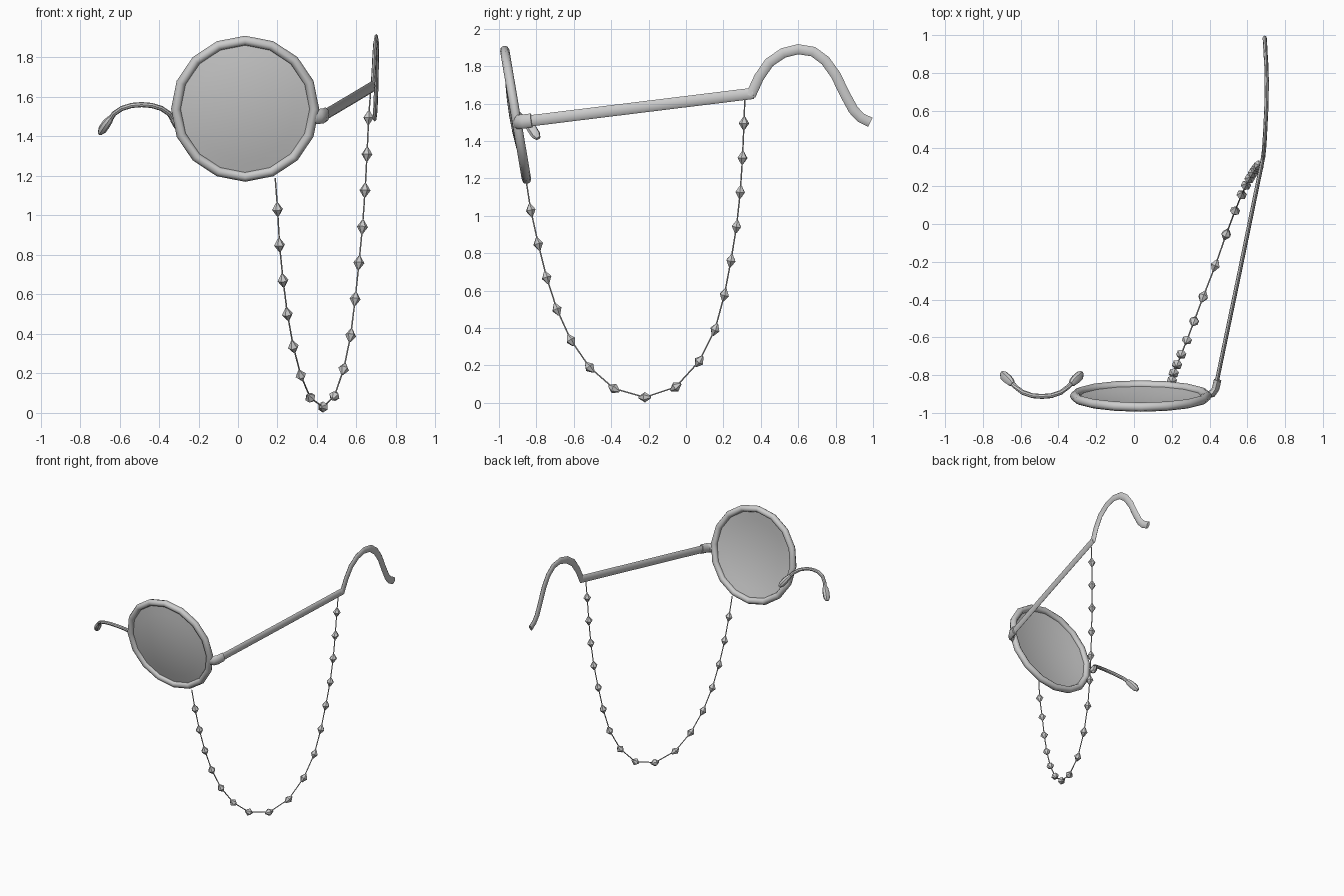
import bpy, bmesh, math
from mathutils import Vector, Matrix

if "Cube" in bpy.data.objects:
    bpy.data.objects.remove(bpy.data.objects["Cube"])


def finish(name, bm, smooth=True):
    bmesh.ops.recalc_face_normals(bm, faces=bm.faces)
    me = bpy.data.meshes.new(name)
    bm.to_mesh(me)
    bm.free()
    ob = bpy.data.objects.new(name, me)
    bpy.context.collection.objects.link(ob)
    if smooth:
        bpy.ops.object.select_all(action='DESELECT')
        ob.select_set(True)
        bpy.context.view_layer.objects.active = ob
        bpy.ops.object.shade_smooth_by_angle(angle=math.radians(40))
    return ob


def sweep(name, pts, radii, ref, sides=8):
    """Capped tube; radii are (along ref, across) for each point, or one pair for all."""
    pts = [Vector(p) for p in pts]
    if not isinstance(radii, list):
        radii = [radii] * len(pts)
    bm = bmesh.new()
    rings = []
    for i, p in enumerate(pts):
        t = (pts[min(i + 1, len(pts) - 1)] - pts[max(i - 1, 0)]).normalized()
        s = Vector(ref)
        s = (s - t * s.dot(t)).normalized()
        n = t.cross(s)
        a, b = radii[i]
        rings.append([bm.verts.new(p + s * a * math.cos(k * math.tau / sides)
                                   + n * b * math.sin(k * math.tau / sides)) for k in range(sides)])
    for r0, r1 in zip(rings, rings[1:]):
        for k in range(sides):
            j = (k + 1) % sides
            bm.faces.new((r0[k], r0[j], r1[j], r1[k]))
    bm.faces.new(rings[0])
    bm.faces.new(rings[-1])
    return finish(name, bm)


# Lens rim: 16-sided ring leaning forward at the top
place = Matrix.Translation((0.036, -0.911, 1.54)) @ Matrix.Rotation(math.radians(99.6), 4, 'X')
bpy.ops.mesh.primitive_torus_add(major_segments=16, minor_segments=8,
                                 major_radius=0.35, minor_radius=0.025)
rim = bpy.context.object
rim.name = "lens_rim"
rim.matrix_world = place
bpy.ops.object.shade_smooth_by_angle(angle=math.radians(50))

# Lens: shallow dome bulging to the front
bm = bmesh.new()
rings = []
for f in (1.0, 0.75, 0.5, 0.25):
    rings.append([bm.verts.new((0.345 * f * math.cos(k * math.tau / 16),
                                0.345 * f * math.sin(k * math.tau / 16),
                                0.035 * (1 - f * f))) for k in range(16)])
centre = bm.verts.new((0, 0, 0.035))
for k in range(16):
    j = (k + 1) % 16
    for r0, r1 in zip(rings, rings[1:]):
        bm.faces.new((r0[k], r0[j], r1[j], r1[k]))
    bm.faces.new((rings[-1][k], rings[-1][j], centre))
finish("lens", bm).matrix_world = place

# Nose bridge, symmetric about its own centre
half = [(0.165, -0.835, 1.475), (0.14, -0.862, 1.515), (0.10, -0.892, 1.542), (0.05, -0.909, 1.557)]
bx = -0.488
path = ([(bx - x, y, z) for x, y, z in half] + [(bx, -0.913, 1.561)]
        + [(bx + x, y, z) for x, y, z in reversed(half)])
sweep("nose_bridge", path, (0.013, 0.013), (0, 1, 0))

# Nose pads at both bridge ends
for side, label in ((-1, "left"), (1, "right")):
    pad = [(0.152, -0.848, 1.50), (0.163, -0.838, 1.484), (0.180, -0.822, 1.462),
           (0.200, -0.803, 1.432), (0.212, -0.791, 1.414)]
    sweep("nose_pad_" + label, [(bx + side * x, y, z) for x, y, z in pad],
          [(0.012, 0.012), (0.023, 0.019), (0.027, 0.023), (0.026, 0.022), (0.014, 0.011)], (0, 1, 0))

# Hinge joining rim and arm
sweep("hinge", [(0.385, -0.905, 1.502), (0.415, -0.898, 1.502), (0.432, -0.872, 1.504),
                (0.443, -0.825, 1.51)], (0.038, 0.02), (0, 0, 1))

# Temple arm and curved ear tip, flat oval section
sweep("temple_arm", [(0.435, -0.85, 1.506), (0.56, -0.25, 1.58), (0.685, 0.36, 1.655)],
      (0.011, 0.03), (1, 0, 0))
tip = [(0.682, 0.345, 1.642), (0.688, 0.39, 1.74), (0.692, 0.445, 1.82), (0.696, 0.52, 1.871),
       (0.70, 0.60, 1.891), (0.702, 0.68, 1.878), (0.703, 0.745, 1.83), (0.702, 0.80, 1.753),
       (0.70, 0.85, 1.65), (0.697, 0.895, 1.567), (0.695, 0.935, 1.525), (0.692, 0.985, 1.50)]
sweep("ear_tip", tip, (0.011, 0.027), (1, 0, 0))

# Hanging chain with faceted beads
beads = [(0.20, -0.83, 1.03), (0.21, -0.79, 0.85), (0.228, -0.745, 0.67), (0.25, -0.69, 0.50),
         (0.28, -0.615, 0.335), (0.318, -0.515, 0.19), (0.366, -0.385, 0.077), (0.43, -0.22, 0.03),
         (0.488, -0.055, 0.085), (0.535, 0.07, 0.222), (0.57, 0.155, 0.392), (0.593, 0.205, 0.577),
         (0.612, 0.24, 0.76), (0.63, 0.27, 0.942), (0.643, 0.29, 1.127), (0.653, 0.302, 1.31),
         (0.661, 0.31, 1.495)]
chain = [Vector(p) for p in [(0.188, -0.855, 1.19)] + beads + [(0.672, 0.315, 1.64)]]
sweep("chain", chain, (0.004, 0.004), (1, 0, 0), sides=5)
bm = bmesh.new()
for prev, p, nxt in zip(chain, chain[1:], chain[2:]):
    turn = (nxt - prev).to_track_quat('Z', 'X').to_matrix().to_4x4()
    m = Matrix.Translation(p) @ turn
    belt = [bm.verts.new(m @ Vector((0.028 * math.cos(k * math.tau / 6),
                                     0.028 * math.sin(k * math.tau / 6), 0))) for k in range(6)]
    for h in (-0.034, 0.034):
        end = [bm.verts.new(m @ Vector((0.006 * math.cos(k * math.tau / 6),
                                        0.006 * math.sin(k * math.tau / 6), h))) for k in range(6)]
        for k in range(6):
            j = (k + 1) % 6
            bm.faces.new((belt[k], belt[j], end[j], end[k]))
        bm.faces.new(end)
finish("chain_beads", bm, smooth=False)
